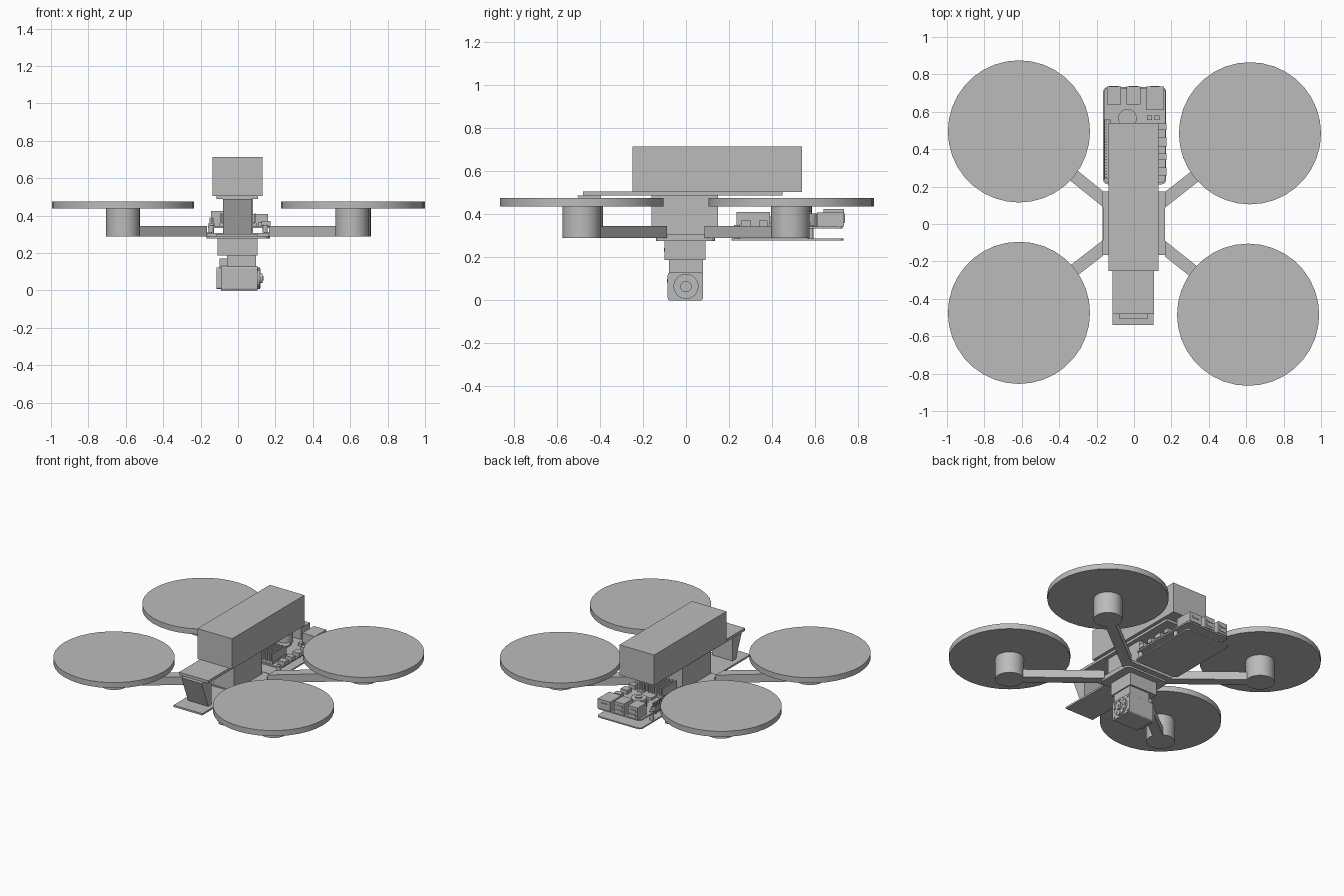
import bpy, bmesh, math
from mathutils import Vector, Matrix

cube = bpy.data.objects.get("Cube")
if cube:
    bpy.data.objects.remove(cube, do_unlink=True)

grey = bpy.data.materials.new("mid_grey")
grey.use_nodes = True
COLOUR = (0.5, 0.5, 0.5, 1)
grey.diffuse_color = COLOUR
grey.node_tree.nodes["Principled BSDF"].inputs["Base Color"].default_value = COLOUR


def finish(name, bm, smooth=False):
    bmesh.ops.recalc_face_normals(bm, faces=bm.faces)
    mesh = bpy.data.meshes.new(name)
    bm.to_mesh(mesh)
    bm.free()
    obj = bpy.data.objects.new(name, mesh)
    bpy.context.collection.objects.link(obj)
    mesh.materials.append(grey)
    if smooth:
        bpy.ops.object.select_all(action="DESELECT")
        bpy.context.view_layer.objects.active = obj
        obj.select_set(True)
        bpy.ops.object.shade_smooth_by_angle(angle=math.radians(35))
    return obj


def box(name, x, y, z, bevel=0.0, axis=2):
    """Box from (min, max) ranges; bevel rounds the edges along one axis."""
    bm = bmesh.new()
    bmesh.ops.create_cube(bm, size=1)
    for v in bm.verts:
        for i, (a, b) in enumerate((x, y, z)):
            v.co[i] = (a + b) / 2 + v.co[i] * (b - a)
    if bevel:
        edges = [e for e in bm.edges
                 if abs((e.verts[0].co - e.verts[1].co).normalized()[axis]) > 0.9]
        bmesh.ops.bevel(bm, geom=edges, offset=bevel, segments=3,
                        profile=0.5, affect="EDGES")
    return finish(name, bm)


def disc(name, centre, radius, depth, axis="Z", sides=36):
    """Cylinder centred on a point, along the given axis."""
    bm = bmesh.new()
    bmesh.ops.create_cone(bm, cap_ends=True, segments=sides, radius1=radius,
                          radius2=radius, depth=depth)
    turn = {"Z": Matrix(), "X": Matrix.Rotation(math.pi / 2, 4, "Y"),
            "Y": Matrix.Rotation(math.pi / 2, 4, "X")}[axis]
    bm.transform(Matrix.Translation(centre) @ turn)
    return finish(name, bm, smooth=sides > 12)


def prism(name, points, vector):
    """Flat outline pushed along a vector."""
    bm = bmesh.new()
    face = bm.faces.new([bm.verts.new(p) for p in points])
    new = bmesh.ops.extrude_face_region(bm, geom=[face])["geom"]
    moved = [g for g in new if isinstance(g, bmesh.types.BMVert)]
    bmesh.ops.translate(bm, verts=moved, vec=vector)
    return finish(name, bm)


# Rotors, motors and arms
ROTORS = {"front_left": (0.61, -0.485), "front_right": (-0.615, -0.475),
          "back_left": (0.62, 0.485), "back_right": (-0.615, 0.495)}
for side, (rx, ry) in ROTORS.items():
    disc(side + "_rotor", (rx, ry, 0.457), 0.38, 0.038)
    disc(side + "_motor", (rx, ry, 0.365), 0.09, 0.15)
    slope = ry / rx
    half = 0.033 * math.hypot(1, slope)
    inner = math.copysign(0.165, rx)
    outline = [(inner, inner * slope - half, 0.29), (rx, ry - half, 0.29),
               (rx, ry + half, 0.29), (inner, inner * slope + half, 0.29)]
    prism(side + "_arm", outline, (0, 0, 0.056))

# Centre hub and main body
box("hub_plate", (-0.165, 0.165), (-0.165, 0.175), (0.29, 0.308))
box("hub_lower_plate", (-0.168, 0.165), (-0.14, 0.135), (0.277, 0.29), 0.03)
box("body", (-0.08, 0.08), (-0.16, 0.15), (0.3, 0.49))
for sx in (-1, 1):
    for y in (-0.11, 0.12):
        disc("hub_screw", (sx * 0.15, y, 0.31), 0.012, 0.006, sides=12)

# Battery, rail plates and sloping front support
box("battery", (-0.135, 0.13), (-0.25, 0.54), (0.505, 0.715))
box("top_plate", (-0.115, 0.108), (-0.48, 0.45), (0.488, 0.507))
box("lower_front_plate", (-0.115, 0.105), (-0.54, -0.14), (0.29, 0.302))
prism("front_support", [(-0.08, -0.505, 0.488), (-0.08, -0.43, 0.3),
                        (-0.08, -0.395, 0.3), (-0.08, -0.395, 0.488)], (0.155, 0, 0))

# Camera mount below the hub
box("mount_block", (-0.11, 0.105), (-0.1, 0.09), (0.188, 0.28))
box("servo_upper", (-0.058, 0.097), (-0.08, 0.078), (0.1, 0.19))
box("servo_case", (-0.09, 0.105), (-0.085, 0.08), (0.0, 0.13), 0.012, 0)
box("servo_side_bracket", (-0.115, -0.088), (-0.065, 0.06), (0.008, 0.122), 0.012, 0)
box("servo_side_rib", (-0.1, -0.055), (-0.06, 0.055), (0.12, 0.172))
disc("servo_horn", (0.11, 0, 0.065), 0.058, 0.014, "X")
disc("horn_hub", (0.12, 0, 0.065), 0.026, 0.024, "X")
disc("horn_centre_screw", (0.13, 0, 0.065), 0.012, 0.012, "X", 12)
for i in range(8):
    a = i * math.tau / 8
    disc("horn_screw", (0.118, 0.045 * math.cos(a), 0.065 + 0.045 * math.sin(a)),
         0.007, 0.006, "X", 8)
for sy in (-1, 1):
    for z in (0.015, 0.115):
        disc("case_screw", (0.106, sy * 0.066, z), 0.008, 0.006, "X", 8)
for x in (-0.035, 0.035):
    for y, z in ((-0.1, 0.235), (-0.085, 0.092)):
        disc("front_screw", (x, y, z), 0.008, 0.006, "Y", 8)

# Circuit board on its tray
box("board_tray", (-0.165, 0.172), (0.212, 0.732), (0.279, 0.288), 0.025)
box("circuit_board", (-0.16, 0.168), (0.222, 0.728), (0.334, 0.344), 0.02)
for x in (-0.143, 0.145):
    for y in (0.237, 0.58):
        disc("standoff", (x, y, 0.318), 0.014, 0.064, sides=12)

# Sockets at the back and along the side of the board
for name, x, front, top in (("usb_socket_a", (-0.145, -0.07), 0.64, 0.425),
                            ("usb_socket_b", (-0.04, 0.035), 0.64, 0.425),
                            ("network_socket", (0.065, 0.16), 0.61, 0.41)):
    box(name, x, (front, 0.735), (0.344, top))
    mid = (x[0] + x[1]) / 2
    for dz in ((0.015, 0.045) if "usb" in name else (0.03,)):
        box(name + "_tongue", (mid - 0.025, mid + 0.025), (0.73, 0.739),
            (0.344 + dz, 0.36 + dz))
for y, w in ((0.28, 0.022), (0.36, 0.018), (0.44, 0.025), (0.52, 0.018)):
    box("side_socket", (0.125, 0.175), (y - w, y + w), (0.344, 0.372))

# Pin header, chips and raised fan board
box("pin_header_base", (-0.158, -0.125), (0.24, 0.56), (0.344, 0.362))
for i in range(20):
    y = 0.25 + i * 0.0158
    for x in (-0.149, -0.134):
        box("header_pin", (x - 0.003, x + 0.003), (y - 0.003, y + 0.003), (0.315, 0.39))
box("processor", (-0.05, 0.04), (0.36, 0.45), (0.344, 0.36))
box("memory_chip", (-0.05, 0.03), (0.48, 0.54), (0.344, 0.354))
box("heat_sink_base", (-0.1, 0.1), (0.235, 0.39), (0.344, 0.36))
for i in range(8):
    x = -0.095 + i * 0.026
    box("heat_sink_fin", (x, x + 0.01), (0.235, 0.39), (0.36, 0.412))
disc("fan_ring", (-0.035, 0.565, 0.375), 0.05, 0.06, sides=24)
disc("fan_hub", (-0.035, 0.565, 0.408), 0.02, 0.01, sides=16)
for x in (0.07, 0.11):
    box("capacitor", (x, x + 0.025), (0.555, 0.58), (0.344, 0.365))
